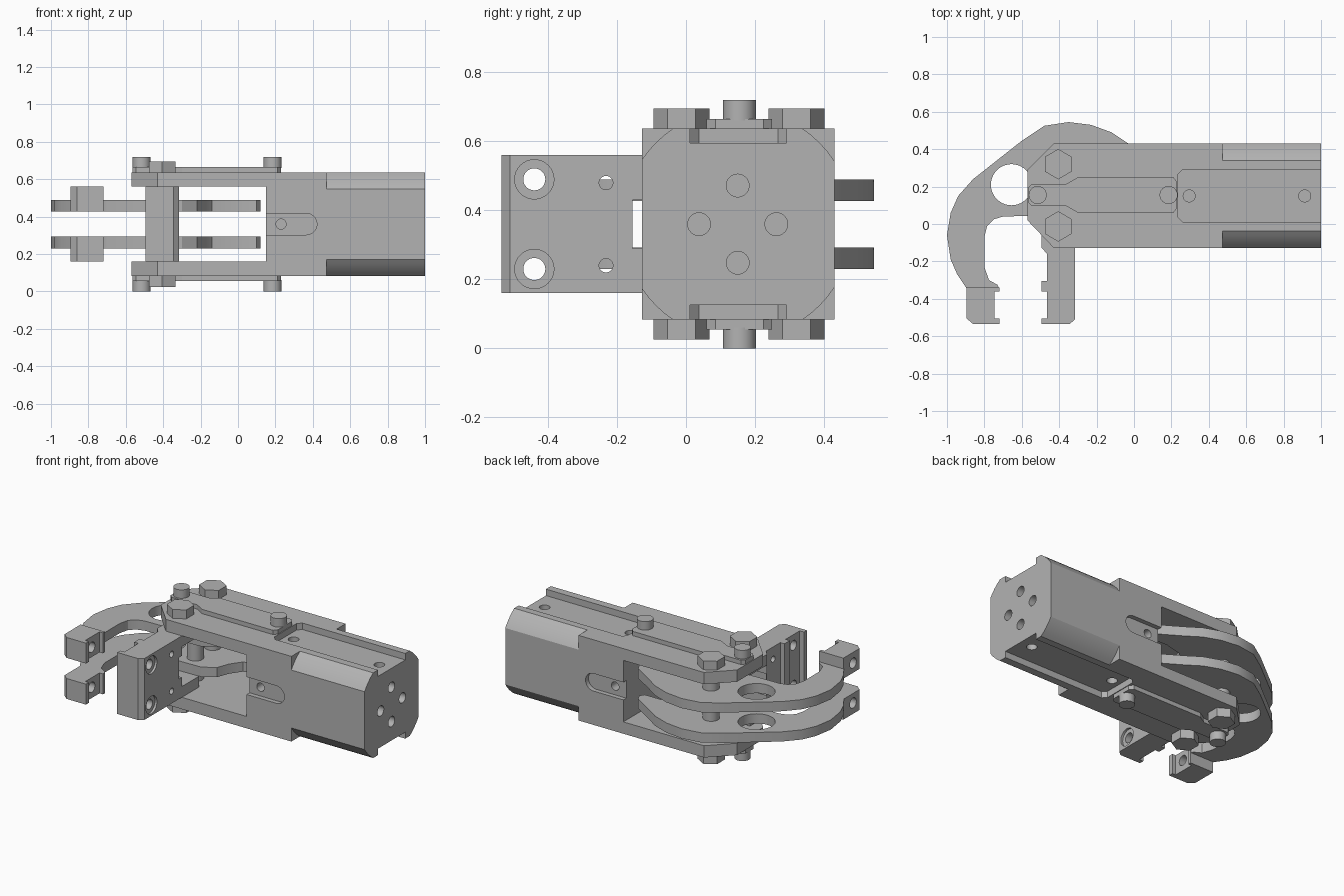
import bpy
import bmesh
from math import pi, cos, sin, radians
from mathutils import Matrix, Vector

default_cube = bpy.data.objects.get("Cube")
if default_cube:
    bpy.data.objects.remove(default_cube, do_unlink=True)

MID_Y, MID_Z = 0.15, 0.36          # centre lines of the gripper body

steel = bpy.data.materials.new("plain_grey_metal")
steel.use_nodes = True
grey = (0.45, 0.45, 0.45, 1.0)
steel.diffuse_color = grey
steel.node_tree.nodes["Principled BSDF"].inputs["Base Color"].default_value = grey


def add_object(name, bm):
    bmesh.ops.recalc_face_normals(bm, faces=bm.faces)
    mesh = bpy.data.meshes.new(name)
    bm.to_mesh(mesh)
    bm.free()
    mesh.materials.append(steel)
    obj = bpy.data.objects.new(name, mesh)
    bpy.context.collection.objects.link(obj)
    return obj


def prism(name, outline, low, high):
    """Extrude an outline in x and y between two heights."""
    bm = bmesh.new()
    face = bm.faces.new([bm.verts.new((x, y, low)) for x, y in outline])
    made = bmesh.ops.extrude_face_region(bm, geom=[face])["geom"]
    top = [v for v in made if isinstance(v, bmesh.types.BMVert)]
    bmesh.ops.translate(bm, verts=top, vec=(0, 0, high - low))
    return add_object(name, bm)


def box(name, x0, x1, y0, y1, z0, z1):
    return prism(name, [(x0, y0), (x1, y0), (x1, y1), (x0, y1)], z0, z1)


def cylinder(name, centre, radius, length, axis="Z", sides=32, turn=0.0):
    bm = bmesh.new()
    spin = {"X": Matrix.Rotation(pi / 2, 4, "Y"),
            "Y": Matrix.Rotation(pi / 2, 4, "X"),
            "Z": Matrix.Rotation(turn, 4, "Z")}[axis]
    bmesh.ops.create_cone(bm, cap_ends=True, segments=sides, radius1=radius,
                          radius2=radius, depth=length,
                          matrix=Matrix.Translation(Vector(centre)) @ spin)
    return add_object(name, bm)


def combine(obj, tools, operation="DIFFERENCE"):
    """Apply booleans one after another and remove the tools."""
    for tool in tools:
        mod = obj.modifiers.new("boolean", "BOOLEAN")
        mod.operation, mod.solver, mod.object = operation, "EXACT", tool
        graph = bpy.context.evaluated_depsgraph_get()
        mesh = bpy.data.meshes.new_from_object(obj.evaluated_get(graph))
        obj.modifiers.clear()
        obj.data = mesh
        bpy.data.objects.remove(tool, do_unlink=True)
    return obj


def mirrored_range(low, high, side):
    """Heights on the upper side, or the same ones reflected below."""
    return (low, high) if side > 0 else (2 * MID_Z - high, 2 * MID_Z - low)


SIDES = (("upper", 1), ("lower", -1))

# Body with forked front
outline = [(1, -0.127), (1, 0.43), (-0.43, 0.43), (-0.57, 0.29),
           (-0.57, 0.02), (-0.43, -0.127)]
body = prism("body", outline, 0.083, 0.637)
cuts = [box("fork_gap", -1, 0.15, -1, 1, 0.16, 0.56)]

# Rounded corners of the rear end
corners = box("corners", 0.473, 1.2, -0.5, 0.8, -0.3, 1)
combine(corners, [cylinder("core", (0.8, MID_Y, MID_Z), 0.335, 2, "X", 64)])
cuts.append(corners)

# Top and bottom recesses with screw holes
recess = [(1.1, 0.012), (1.1, 0.292), (0.26, 0.292), (0.235, 0.267),
          (0.235, 0.037), (0.26, 0.012)]
for label, side in SIDES:
    cuts.append(prism("recess", recess, *mirrored_range(0.595, 0.8, side)))
    for x in (0.295, 0.913):
        cuts.append(cylinder("hole", (x, MID_Y, MID_Z + side * 0.24), 0.032, 0.15))

# Round-ended side slots, each with a screw hole
for y, inward in ((-0.127, 1), (0.43, -1)):
    slot = box("slot", 0.1, 0.365, y - 0.03, y + 0.03, MID_Z - 0.057, MID_Z + 0.057)
    round_end = cylinder("slot_end", (0.365, y, MID_Z), 0.057, 0.06, "Y")
    cuts.append(combine(slot, [round_end], "UNION"))
    cuts.append(cylinder("hole", (0.23, y + inward * 0.05, MID_Z), 0.027, 0.12, "Y"))

# Four mounting holes in the rear face
for k in range(4):
    a = k * pi / 2
    spot = (1, MID_Y + 0.112 * cos(a), MID_Z + 0.112 * sin(a))
    cuts.append(cylinder("hole", spot, 0.033, 0.16, "X"))
combine(body, cuts)

# Link bars, pins and hexagon bolts above and below
half_bar = [(0.23, 0.07), (0.21, 0.095), (-0.3, 0.095), (-0.36, 0.06),
            (-0.545, 0.06), (-0.565, 0.04)]
bar = [(x, MID_Y + 0.005 + w) for x, w in half_bar]
bar += [(x, MID_Y + 0.005 - w) for x, w in reversed(half_bar)]
for label, side in SIDES:
    prism(label + "_link_bar", bar, *mirrored_range(0.63, 0.665, side))
    for place, x in (("front", -0.515), ("rear", 0.185)):
        cylinder(f"{label}_{place}_pin", (x, 0.155, MID_Z + side * 0.33),
                 0.048, 0.06)
    for place, y in (("back", 0.32), ("front", -0.013)):
        cylinder(f"{label}_{place}_bolt_head", (-0.405, y, MID_Z + side * 0.305),
                 0.081, 0.06, sides=6, turn=0)
        head = bpy.data.objects[f"{label}_{place}_bolt_head"]
        pivot = Vector((-0.405, y, 0))
        head.data.transform(Matrix.Translation(pivot) @ Matrix.Rotation(0, 4, "Z")
                            @ Matrix.Translation(-pivot))

# Pivot shafts inside the fork
for name, y in (("back_shaft", 0.32), ("drive_shaft", 0.14)):
    cylinder(name, (-0.405, y, MID_Z), 0.05, 0.42)

# Curved moving finger, made of two plates with thick tips
outer = [(0.1, 0.35), (-0.03, 0.43), (-0.12, 0.49), (-0.23, 0.53), (-0.35, 0.545),
         (-0.48, 0.525), (-0.6, 0.445), (-0.86, 0.24), (-0.94, 0.15),
         (-0.98, 0.06), (-1, -0.06), (-0.98, -0.19), (-0.945, -0.27),
         (-0.895, -0.345)]
inner = [(-0.72, -0.345), (-0.73, -0.325), (-0.775, -0.3), (-0.8, -0.23),
         (-0.8, -0.07), (-0.785, -0.01), (-0.75, 0.025), (-0.7, 0.04),
         (-0.3, 0.05), (-0.22, 0.1), (-0.19, 0.18), (-0.14, 0.25),
         (-0.02, 0.28), (0.1, 0.28), (0.12, 0.31)]
tip = [(-0.895, -0.34), (-0.895, -0.505), (-0.86, -0.535), (-0.72, -0.535),
       (-0.72, -0.505), (-0.745, -0.505), (-0.745, -0.36), (-0.72, -0.36),
       (-0.72, -0.34)]
for label, side in SIDES:
    plate = prism(label + "_finger", outer + inner, *mirrored_range(0.427, 0.49, side))
    combine(plate, [cylinder("hole", (-0.655, 0.21, MID_Z), 0.11, 1, sides=40)])
    block = prism(label + "_fingertip", tip, *mirrored_range(0.427, 0.56, side))
    bore = (-0.8, -0.44, MID_Z + side * 0.13)
    combine(block, [cylinder("hole", bore, 0.033, 1, "X")])

# Fixed jaw with grip ridges, notch and bores
jaw_outline = [(-0.315, 0.05), (-0.315, -0.51), (-0.345, -0.535), (-0.495, -0.535),
               (-0.495, -0.505), (-0.465, -0.505), (-0.465, -0.36),
               (-0.495, -0.36), (-0.495, -0.305), (-0.465, -0.305),
               (-0.465, -0.16), (-0.495, -0.125), (-0.495, 0.05)]
jaw = prism("fixed_jaw", jaw_outline, 0.16, 0.56)
cuts = [box("notch", -1, 0, -0.155, 0.5, MID_Z - 0.07, MID_Z + 0.07),
        box("wide_notch", -1, 0, -0.127, 0.5, MID_Z - 0.13, MID_Z + 0.13)]
for label, side in SIDES:
    z = MID_Z + side * 0.13
    cuts.append(cylinder("bore", (-0.4, -0.44, z), 0.032, 1, "X"))
    cuts.append(cylinder("counterbore", (-0.315, -0.44, z), 0.057, 0.03, "X"))
    cuts.append(cylinder("pin_hole", (-0.4, -0.232, MID_Z + side * 0.12), 0.02, 1, "X"))
combine(jaw, cuts)

# Smooth round walls while keeping hard edges
for obj in bpy.context.scene.objects:
    obj.select_set(obj.type == "MESH")
bpy.context.view_layer.objects.active = body
bpy.ops.object.shade_smooth_by_angle(angle=radians(30))
